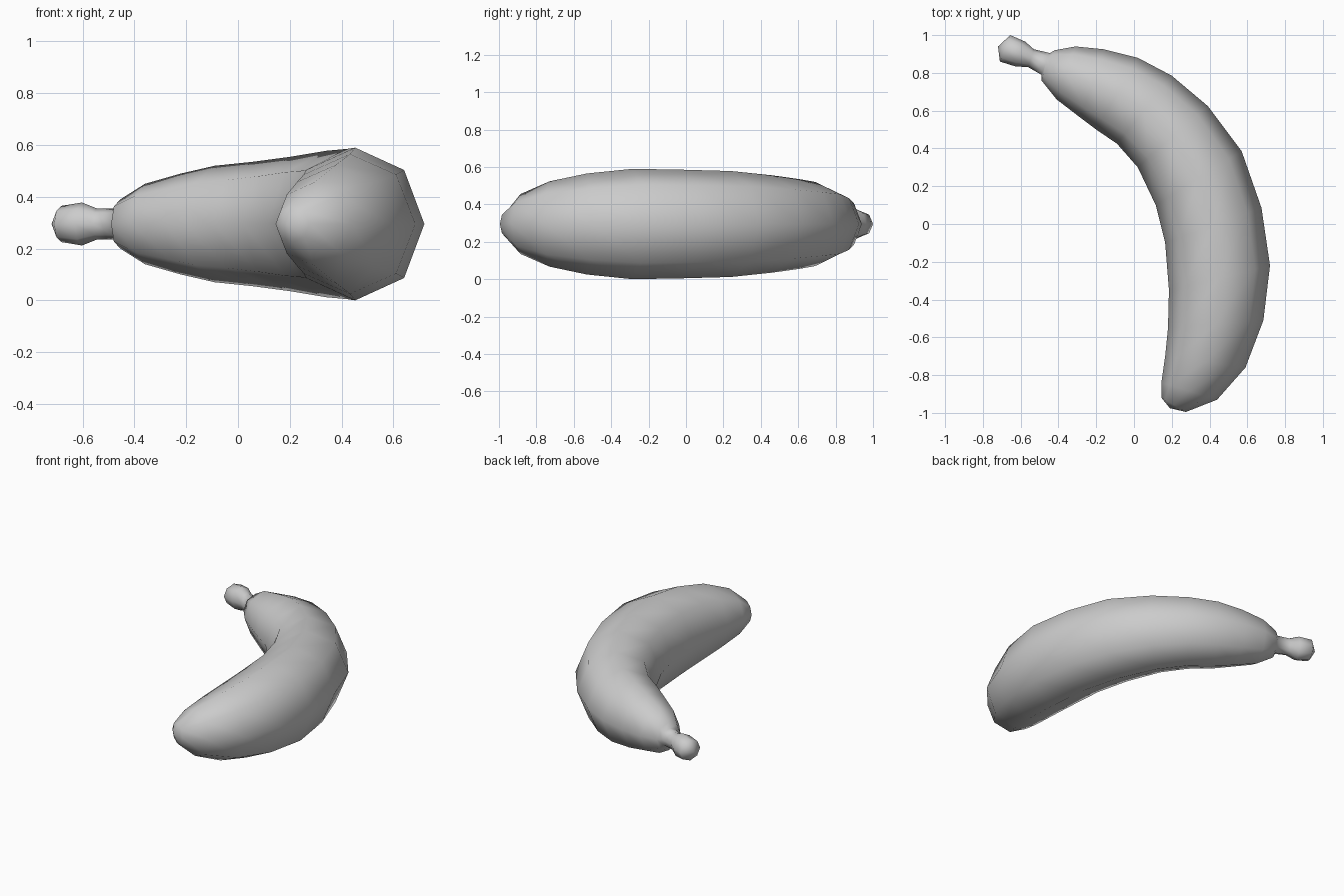
import bpy, bmesh, math
from mathutils import Vector

cube = bpy.data.objects.get("Cube")
if cube:
    bpy.data.objects.remove(cube, do_unlink=True)

SIDES = 8
MID_Z = 0.295

skin = bpy.data.materials.new("plain grey")
skin.use_nodes = True
GREY = (0.6, 0.6, 0.6, 1)
skin.diffuse_color = GREY
skin.node_tree.nodes["Principled BSDF"].inputs["Base Color"].default_value = GREY


def loft(name, sections, start_tip, end_tip):
    """Skin octagonal sections: (inner xy, outer xy, half height)."""
    bm = bmesh.new()
    rings = []
    for inner, outer, half in sections:
        a, b = Vector(inner), Vector(outer)
        mid, arm = (a + b) / 2, (b - a) / 2
        ring = []
        for i in range(SIDES):
            t = math.tau * i / SIDES
            p = mid + arm * math.cos(t)
            ring.append(bm.verts.new((p.x, p.y, MID_Z + half * math.sin(t))))
        rings.append(ring)
    for r, s in zip(rings, rings[1:]):
        for i in range(SIDES):
            j = (i + 1) % SIDES
            bm.faces.new((r[i], r[j], s[j], s[i]))
    # rounded ends close in a fan
    for ring, tip in ((rings[0], start_tip), (rings[-1], end_tip)):
        v = bm.verts.new((*tip, MID_Z))
        for i in range(SIDES):
            bm.faces.new((ring[i], ring[(i + 1) % SIDES], v))
    bmesh.ops.recalc_face_normals(bm, faces=bm.faces)
    mesh = bpy.data.meshes.new(name)
    bm.to_mesh(mesh)
    bm.free()
    mesh.materials.append(skin)
    mesh.shade_smooth()
    obj = bpy.data.objects.new(name, mesh)
    bpy.context.collection.objects.link(obj)
    return obj


# knobbed stem flowing into the curved fruit body
loft("banana", [
    ((-.71, .86), (-.655, 1.0), .07),
    ((-.63, .835), (-.575, .965), .083),
    ((-.56, .83), (-.53, .925), .06),
    ((-.49, .79), (-.445, .905), .06),
    ((-.49, .76), (-.42, .92), .095),
    ((-.41, .66), (-.31, .94), .155),
    ((-.28, .56), (-.16, .925), .195),
    ((-.20, .50), (.02, .88), .225),
    ((-.09, .425), (.20, .785), .24),
    ((.02, .30), (.39, .625), .26),
    ((.115, .10), (.57, .385), .283),
    ((.165, -.10), (.675, .085), .29),
    ((.185, -.35), (.72, -.22), .295),
    ((.18, -.55), (.685, -.51), .27),
    ((.165, -.70), (.59, -.76), .228),
    ((.145, -.84), (.44, -.93), .16),
    ((.145, -.92), (.275, -.995), .07),
], (-.72, .94), (.19, -.975))
